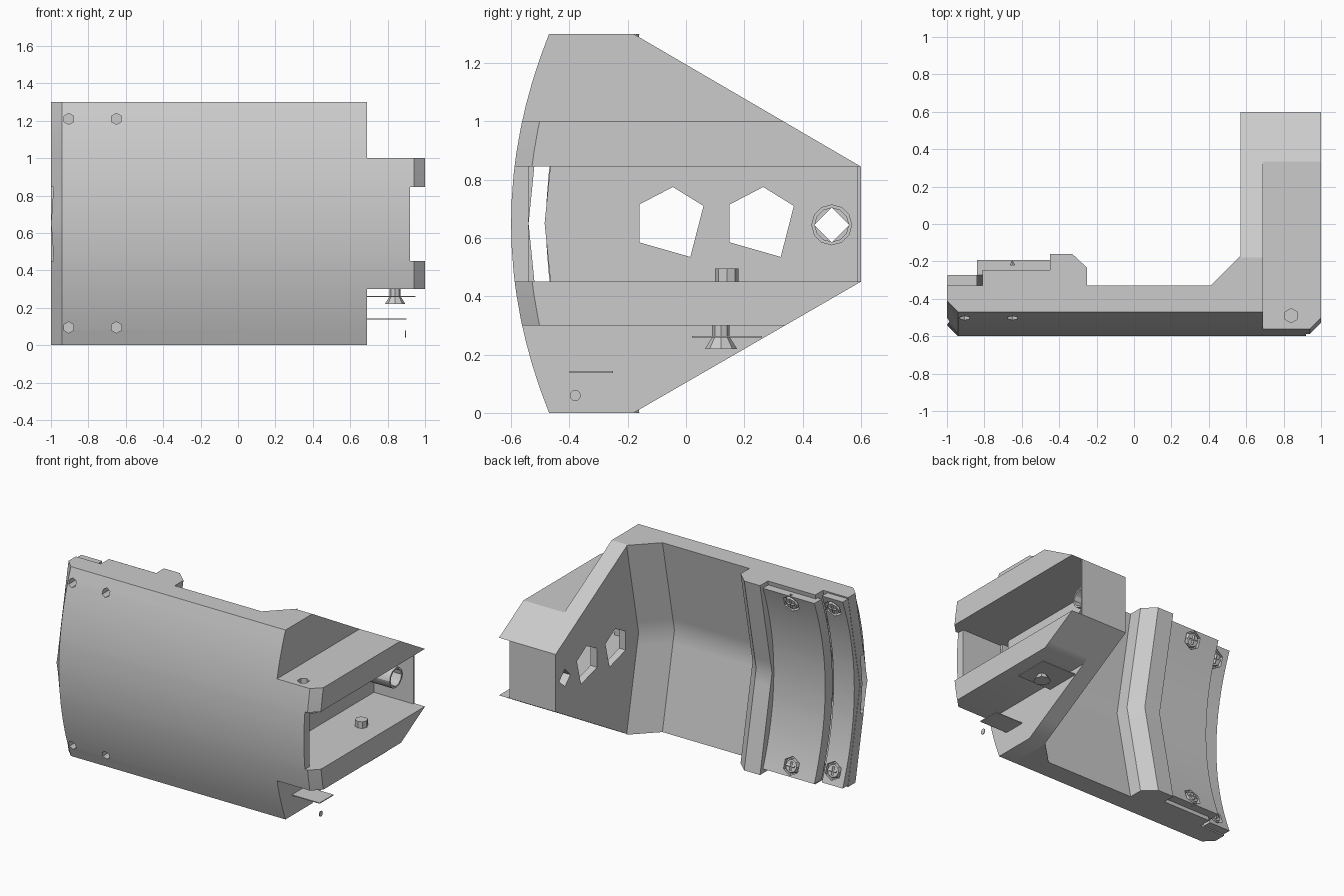
import bpy, bmesh, math
from mathutils import Matrix, Vector

cube = bpy.data.objects.get("Cube")
if cube:
    bpy.data.objects.remove(cube, do_unlink=True)

grey = bpy.data.materials.new("light_grey")
grey.use_nodes = True
grey.diffuse_color = (0.6, 0.6, 0.6, 1)
grey.node_tree.nodes["Principled BSDF"].inputs["Base Color"].default_value = (0.6, 0.6, 0.6, 1)

MID, TOP = 0.65, 1.3
SLOT_LO, SLOT_HI = 0.45, 0.845


def finish(name, bm):
    bmesh.ops.recalc_face_normals(bm, faces=bm.faces)
    me = bpy.data.meshes.new(name)
    bm.to_mesh(me)
    bm.free()
    me.materials.append(grey)
    ob = bpy.data.objects.new(name, me)
    bpy.context.collection.objects.link(ob)
    return ob


def loft(name, zs, ring):
    """Skin a stack of horizontal outlines; ring(z) gives (x, y) points."""
    bm = bmesh.new()
    rows = [[bm.verts.new((x, y, z)) for x, y in ring(z)] for z in zs]
    n = len(rows[0])
    for a, b in zip(rows, rows[1:]):
        for i in range(n):
            j = (i + 1) % n
            bm.faces.new((a[i], a[j], b[j], b[i]))
    bm.faces.new(rows[0])
    bm.faces.new(rows[-1])
    return finish(name, bm)


def box(name, lo, hi):
    x0, y0, x1, y1 = lo[0], lo[1], hi[0], hi[1]
    return loft(name, (lo[2], hi[2]), lambda z: [(x0, y0), (x1, y0), (x1, y1), (x0, y1)])


def prism(name, centre, axis, length, r, sides, r2=None, turn=0.0):
    """Regular prism or cone centred on a point and aligned to an axis."""
    bm = bmesh.new()
    rot = Vector(axis).to_track_quat('Z', 'Y').to_matrix().to_4x4()
    m = Matrix.Translation(centre) @ rot @ Matrix.Rotation(turn, 4, 'Z')
    bmesh.ops.create_cone(bm, cap_ends=True, segments=sides, radius1=r,
                          radius2=r if r2 is None else r2, depth=length, matrix=m)
    return finish(name, bm)


def cut(ob, cutters):
    """Subtract the cutters and bake the result."""
    for c in cutters:
        mod = ob.modifiers.new("cut", 'BOOLEAN')
        mod.operation, mod.solver, mod.object = 'DIFFERENCE', 'EXACT', c
    bpy.context.view_layer.update()
    dg = bpy.context.evaluated_depsgraph_get()
    me = bpy.data.meshes.new_from_object(ob.evaluated_get(dg))
    ob.modifiers.clear()
    ob.data = me


def levels(lo, hi, n=16):
    zs = {round(TOP * i / n, 4) for i in range(n + 1)} | {lo, hi, SLOT_LO, SLOT_HI}
    return sorted(z for z in zs if lo <= z <= hi)


def arc(z):        # smooth bow, deepest at mid height
    return -0.13 * (1 - ((z - MID) / MID) ** 2)


def chevron(z):    # straight-sided bow
    return -0.13 * (1 - abs(z - MID) / MID)


def front(z):
    return -0.47 + arc(z)


def arm_back(z):   # tapering rear outline of the arm
    if z > SLOT_HI:
        return 0.6 - (z - SLOT_HI) * 0.78 / (TOP - SLOT_HI)
    if z < SLOT_LO:
        return 0.6 - (SLOT_LO - z) * 0.78 / SLOT_LO
    return 0.6


# Bowed main plate with rear rib and the ramp that meets the arm
REAR = [(0.57, -0.17), (0.41, -0.33), (-0.25, -0.33), (-0.25, -0.235), (-0.33, -0.16),
        (-0.45, -0.16), (-0.45, -0.245), (-0.81, -0.245), (-0.81, -0.33), (-1, -0.33)]
plate = loft("main_plate", levels(0, TOP), lambda z:
             [(-1, -0.41 + chevron(z)), (-0.94, front(z)), (0.57, front(z))]
             + [(x, y + chevron(z)) for x, y in REAR])

# Arm: tall inner web and shorter outer flanges with a bevelled front corner
web = loft("arm_web", levels(0, TOP), lambda z:
           [(0.57, front(z)), (0.69, front(z)), (0.69, arm_back(z)), (0.57, arm_back(z))])
flange = loft("arm_flanges", levels(0.3, 1.0), lambda z:
              [(0.69, front(z)), (0.94, front(z)), (1, front(z) + 0.06),
               (1, arm_back(z)), (0.69, arm_back(z))])

# Bowed clamp strips on the back
strips = []
for name, x0, x1, y, z0, z1 in (("wide_clamp_strip", -0.84, -0.45, -0.18, 0.03, 1.27),
                                ("narrow_clamp_strip", -0.998, -0.84, -0.27, 0.01, 1.29)):
    strips.append(loft(name, levels(z0, z1), lambda z, x0=x0, x1=x1, y=y:
                       [(x0, y - 0.08 + arc(z)), (x1, y - 0.08 + arc(z)),
                        (x1, y + arc(z)), (x0, y + arc(z))]))

# Arm pocket, wall cut-back, and the hollow through the plate
pocket = box("pocket_cutter", (0.62, -0.54, SLOT_LO), (1.1, 0.588, SLOT_HI))
wall = box("wall_cutter", (0.92, -0.8, SLOT_LO), (1.1, 0.8, SLOT_HI))
hollow = loft("hollow_cutter", (SLOT_LO, MID, SLOT_HI), lambda z:
              [(x, y + 0.1 * abs(z - MID)) for x, y in
               ((-1.1, -0.54), (0.75, -0.54), (0.75, -0.485), (-1.1, -0.485))])


def pentagon(y0):
    pts = [(0, .715), (.115, .775), (.22, .71), (.175, .535), (0, .585)]
    bm = bmesh.new()
    f = bm.faces.new([bm.verts.new((0.5, y0 + y, z)) for y, z in pts])
    r = bmesh.ops.extrude_face_region(bm, geom=[f])
    bmesh.ops.translate(bm, vec=(0.3, 0, 0),
                        verts=[v for v in r["geom"] if isinstance(v, bmesh.types.BMVert)])
    return finish("pentagon_cutter", bm)


pentagons = [pentagon(-0.16), pentagon(0.15)]
bore = prism("bore_cutter", (0.7, 0.5, 0.645), (1, 0, 0), 0.8, 0.06, 4)
top_hole = prism("top_hole_cutter", (0.84, -0.49, 0.98), (0, 0, 1), 0.2, 0.038, 6)

# Screw positions: small sockets in the front, recessed cross heads in the back
sockets, recesses = [], [[], []]
for z in (0.095, 1.21):
    for k, (x, y) in enumerate(((-0.65, -0.18), (-0.905, -0.27))):
        sockets.append(prism("socket_cutter", (x, front(z) + 0.02, z), (0, 1, 0), 0.12, 0.03, 6))
        slope = 2 * 0.13 * (z - MID) / MID ** 2
        n = Vector((0, 1, -slope)).normalized()
        p = Vector((x, y + arc(z), z))
        recesses[k].append(prism("recess_cutter", p, n, 0.05, 0.062, 6))
        prism("screw_head", p - n * 0.012, n, 0.03, 0.05, 8, 0.042)
        side = Vector((1, 0, 0))
        for d in (side, n.cross(side)):
            prism("screw_cross_bar", p + n * 0.004, d, 0.055, 0.008, 4)

# Tubular boss in the pocket
boss = prism("boss_tube", (0.73, 0.5, 0.645), (1, 0, 0), 0.24, 0.07, 12)
boss_bore = prism("boss_bore_cutter", (0.82, 0.5, 0.645), (1, 0, 0), 0.12, 0.058, 12)

cut(plate, [hollow] + sockets)
cut(web, [pocket, hollow, bore] + pentagons)
cut(flange, [pocket, wall, hollow, top_hole])
cut(boss, [bore, boss_bore])
for s, r in zip(strips, recesses):
    cut(s, r)
for ob in list(bpy.data.objects):
    if "_cutter" in ob.name:
        bpy.data.objects.remove(ob, do_unlink=True)

# Lower flange fastener: collar above, screw and washer sheet below
collar = prism("flange_collar", (0.84, 0.14, 0.465), (0, 0, 1), 0.06, 0.04, 8)
box("washer_sheet", (0.68, 0.02, 0.258), (0.95, 0.26, 0.264))
prism("flange_screw_shank", (0.84, 0.12, 0.27), (0, 0, 1), 0.08, 0.03, 8)
prism("flange_screw_head", (0.84, 0.12, 0.24), (0, 0, 1), 0.04, 0.055, 8, 0.03)

# Loose sheet and disc beside the lower edge
box("side_sheet", (0.66, -0.4, 0.137), (0.9, -0.25, 0.143))
prism("side_disc", (0.895, -0.38, 0.06), (1, 0, 0), 0.004, 0.019, 12)

# Smooth the bowed surfaces and keep hard edges crisp
bpy.ops.object.select_all(action='DESELECT')
for ob in [plate, web, flange, boss] + strips:
    ob.select_set(True)
bpy.context.view_layer.objects.active = plate
bpy.ops.object.shade_smooth_by_angle(angle=math.radians(30))
